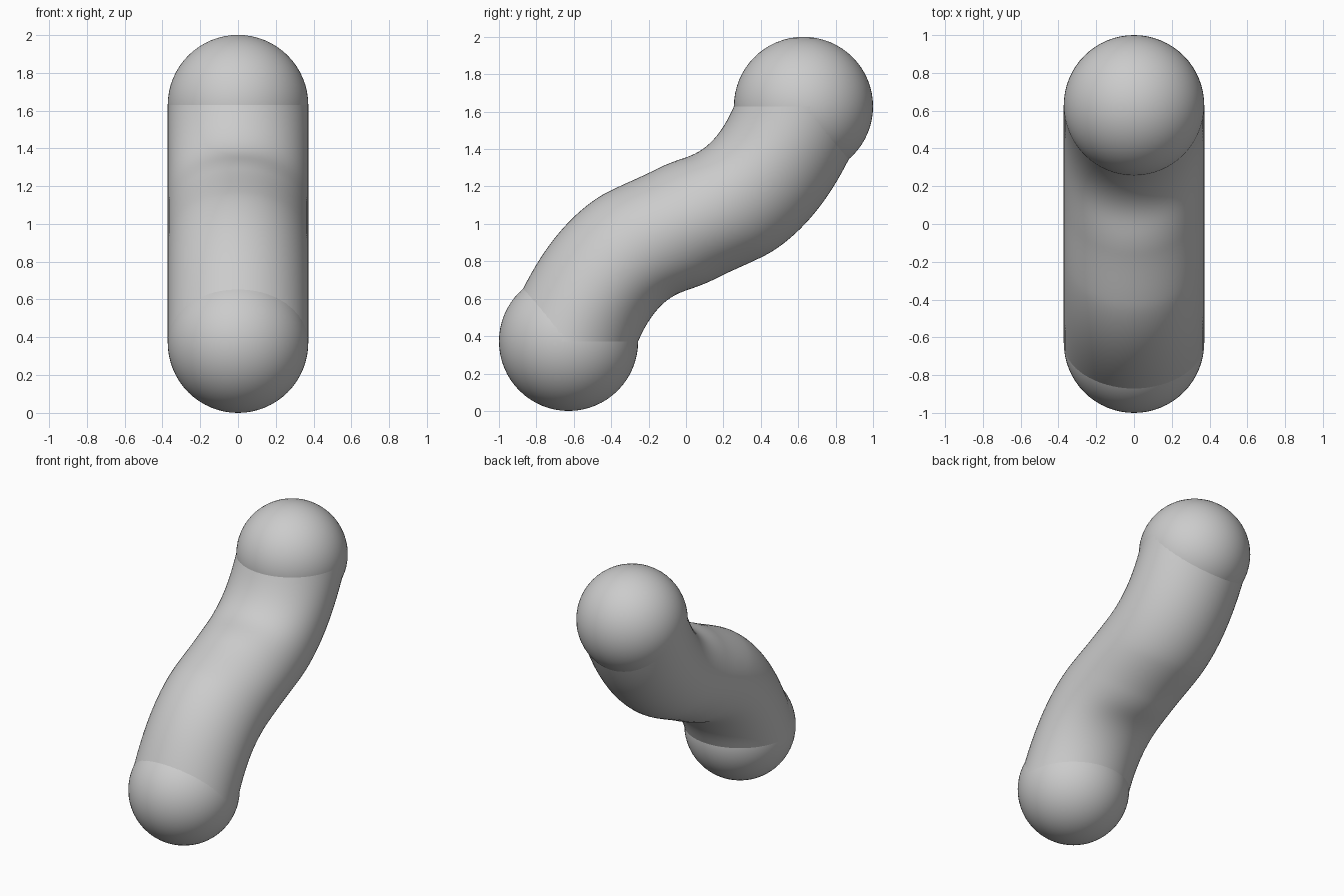
import bpy, bmesh, math
from mathutils import Vector

cube = bpy.data.objects.get("Cube")
if cube:
    bpy.data.objects.remove(cube, do_unlink=True)

RADIUS = 0.372
SIDES = 64
RINGS = 64
BOTTOM = Vector((0, -0.628, RADIUS))
TOP = Vector((0, 0.628, 2 - RADIUS))
HANDLE = Vector((0, 0.374, 0.86))

grey = bpy.data.materials.new("light_grey")
grey.use_nodes = True
grey.diffuse_color = (0.6, 0.6, 0.6, 1)
grey.node_tree.nodes["Principled BSDF"].inputs["Base Color"].default_value = (0.6, 0.6, 0.6, 1)


def add_object(name, bm):
    """Turn a bmesh into a smooth grey object."""
    bmesh.ops.recalc_face_normals(bm, faces=bm.faces)
    for face in bm.faces:
        face.smooth = True
    mesh = bpy.data.meshes.new(name)
    bm.to_mesh(mesh)
    bm.free()
    mesh.materials.append(grey)
    obj = bpy.data.objects.new(name, mesh)
    bpy.context.collection.objects.link(obj)
    return obj


def centre(t):
    """Point on the S-shaped centre line."""
    s = 1 - t
    return (BOTTOM * s**3 + (BOTTOM + HANDLE) * 3 * s * s * t
            + (TOP - HANDLE) * 3 * s * t * t + TOP * t**3)


def tilt(t):
    """Rings are level at both ends and lean in the middle."""
    u = min(1, min(t, 1 - t) / 0.4)
    return math.radians(38) * u * u * (3 - 2 * u)


# Curved body: circles swept along the centre line
bm = bmesh.new()
rings = []
for i in range(RINGS + 1):
    t = i / RINGS
    lean = Vector((0, math.cos(tilt(t)), -math.sin(tilt(t))))
    ring = []
    for j in range(SIDES):
        a = math.tau * j / SIDES
        offset = Vector((math.cos(a), 0, 0)) + lean * math.sin(a)
        ring.append(bm.verts.new(centre(t) + offset * RADIUS))
    rings.append(ring)
for low, high in zip(rings, rings[1:]):
    for j in range(SIDES):
        k = (j + 1) % SIDES
        bm.faces.new((low[j], low[k], high[k], high[j]))
add_object("curved_body", bm)

# Round ends
for name, place in (("bottom_ball", BOTTOM), ("top_ball", TOP)):
    bm = bmesh.new()
    bmesh.ops.create_uvsphere(bm, u_segments=SIDES, v_segments=32, radius=RADIUS)
    add_object(name, bm).location = place
